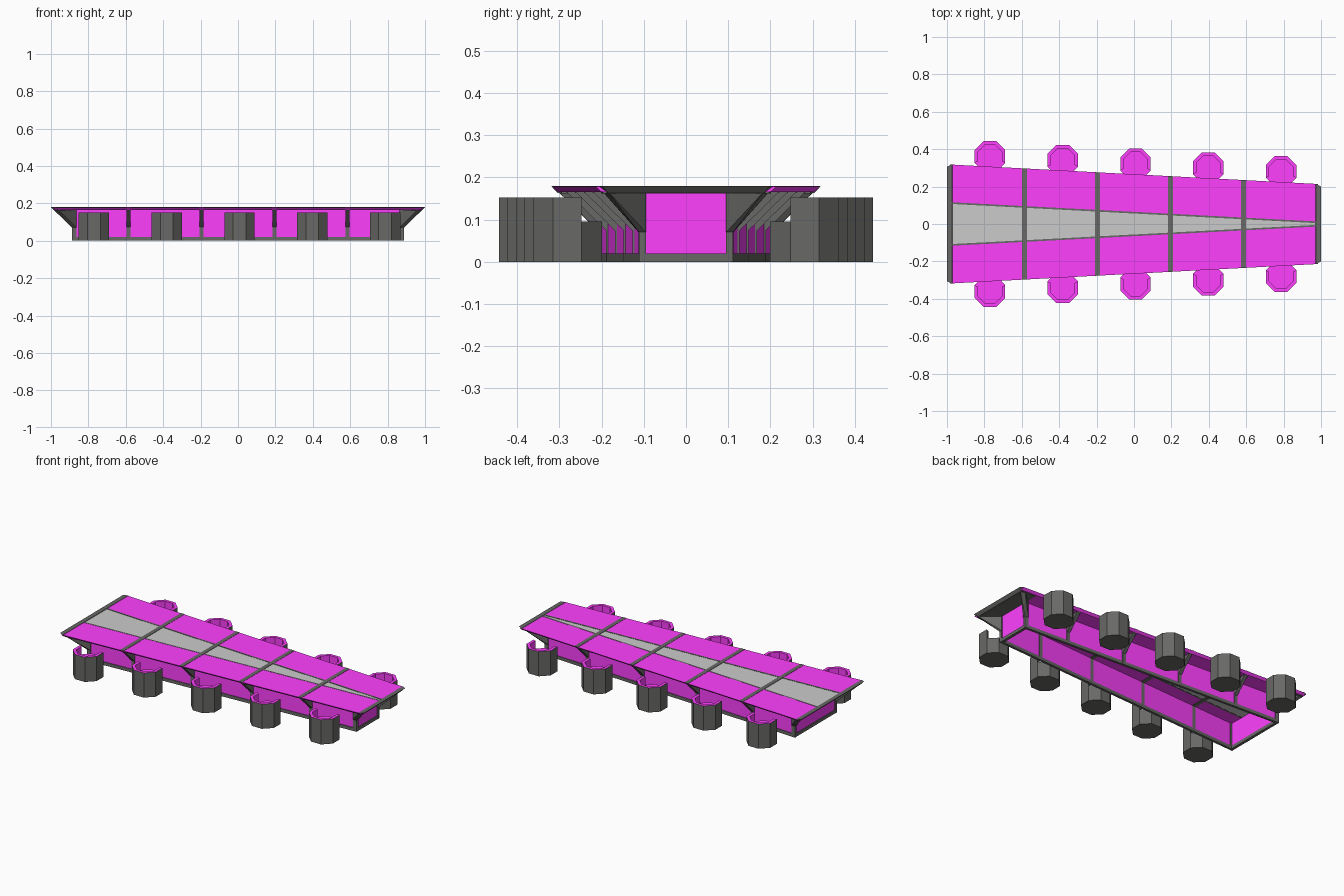
import bpy, bmesh, math

if "Cube" in bpy.data.objects:
    bpy.data.objects.remove(bpy.data.objects["Cube"])

def material(name, rgb):
    m = bpy.data.materials.new(name)
    m.diffuse_color = (*rgb, 1)
    m.use_nodes = True
    m.node_tree.nodes["Principled BSDF"].inputs["Base Color"].default_value = m.diffuse_color
    return m

PINK = material("magenta", (1.0, 0.05, 1.0))
DARK = material("dark_frame", (0.14, 0.14, 0.135))

def finish(bm, name, mats):
    bmesh.ops.recalc_face_normals(bm, faces=bm.faces)
    me = bpy.data.meshes.new(name)
    bm.to_mesh(me)
    bm.free()
    for m in mats:
        me.materials.append(m)
    ob = bpy.data.objects.new(name, me)
    bpy.context.collection.objects.link(ob)
    return ob

def hull(name, pts, mat=None):
    """Convex solid around a handful of points."""
    bm = bmesh.new()
    for p in pts:
        bm.verts.new(p)
    bmesh.ops.convex_hull(bm, input=bm.verts)
    bmesh.ops.dissolve_limit(bm, angle_limit=0.005, verts=bm.verts, edges=bm.edges)
    return finish(bm, name, [mat] if mat else [])

def prism(name, outline, z0, z1, mat=None):
    return hull(name, [(x, y, z) for x, y in outline for z in (z0, z1)], mat)

# Tapering half widths along the length
def edge(x): return 0.266 - 0.053 * x
def body(x): return edge(x) - 0.108
def gap(x): return 0.060 - 0.0525 * x

def band(x0, x1, inner, outer, s):
    return [(x, s * f(x)) for x in (x0, x1) for f in (inner, outer)]

TOP, UNDER = 0.18, 0.165
END, WALL = 0.985, 0.882
RIBS = (-0.585, -0.195, 0.195, 0.585)

# Grey centre strip
prism("centre_strip", [(x, s * gap(x)) for x in (-END, END) for s in (-1, 1)], UNDER, 0.1775)

for s, side in ((-1, "front"), (1, "back")):
    # Table top half with a slanted outer edge
    hull(side + "_top_panel",
         [(x, s * f(x), z) for x in (-END, END)
          for f, z in ((gap, UNDER), (gap, 0.1785),
                       (edge, 0.1785), (lambda v: edge(v) - 0.014, UNDER))], PINK)
    # Dark line beside the centre strip
    prism(side + "_strip_border",
          band(-END, END, lambda x: gap(x) - 0.004, lambda x: gap(x) + 0.005, s),
          0.164, 0.1793, DARK)
    # Long side wall and its base rail
    prism(side + "_wall", band(-WALL, WALL, lambda x: body(x) - 0.012, lambda x: body(x) - 0.004, s),
          0.01, UNDER, PINK)
    prism(side + "_base_rail", band(-WALL, WALL, lambda x: body(x) - 0.015, body, s), 0, 0.02, DARK)

    # Ribs: upright plus slanted bracket under the overhang
    for i, x in enumerate(RIBS):
        b, e = body(x), edge(x)
        xs = (x - 0.011, x + 0.011)
        prism(f"{side}_rib_post_{i}", [(v, s * y) for v in xs for y in (b - 0.015, b)], 0, 0.17, DARK)
        hull(f"{side}_rib_bracket_{i}",
             [(v, s * y, z) for v in xs
              for y, z in ((b - 0.004, 0.07), (b - 0.004, 0.17), (e - 0.01, 0.17))], DARK)

    # Corner posts and corner brackets
    for d, end in ((-1, "left"), (1, "right")):
        xo, xi = d * 0.888, d * 0.863
        b = body(xo)
        foot = [(xo, s * b), (xi, s * body(xi)), (xi, s * (b - 0.016)), (xo, s * (b - 0.016))]
        prism(f"{side}_{end}_corner_post", foot, 0, 0.17, DARK)
        e = edge(d)
        tip = [(d * 0.99, s * (e - 0.025)), (d * 0.965, s * (e - 0.012))]
        hull(f"{side}_{end}_corner_bracket",
             [(x, y, 0.07) for x, y in foot] + [(x, y, 0.17) for x, y in foot + tip], DARK)

# Cross straps over the top
for i, x in enumerate(RIBS):
    hull(f"cross_strap_{i}",
         [(v, s * (edge(v) - c), z) for v in (x - 0.0125, x + 0.0125)
          for s in (-1, 1) for c, z in ((0, TOP), (0.016, 0.163))], DARK)

# End pieces
for d, end in ((-1, "left"), (1, "right")):
    e = edge(d)
    hull(end + "_end_strap",
         [(d * x - d * c, s * (y - c), z) for s in (-1, 1)
          for x, y in ((0.973, e + 0.001), (1.0, e - 0.013))
          for c, z in ((0, TOP), (0.016, 0.163))], DARK)
    prism(end + "_end_soffit",
          [(d * x, s * (edge(d * x) - 0.018)) for x in (0.885, 0.98) for s in (-1, 1)],
          0.162, 0.17, DARK)
    bw = body(d * WALL) - 0.01
    prism(end + "_end_wall", [(d * x, s * bw) for x in (0.874, 0.882) for s in (-1, 1)],
          0.01, UNDER, PINK)
    prism(end + "_end_base_rail", [(d * x, s * bw) for x in (0.870, 0.887) for s in (-1, 1)],
          0, 0.02, DARK)

# Octagonal tub chair, open towards the table
R = 0.0815 / math.cos(math.pi / 8)

def chair(name, cx, cy, s):
    bm = bmesh.new()
    def ring(scale, z):
        return [bm.verts.new((cx + R * scale * math.sin(a), cy - s * R * scale * math.cos(a), z))
                for a in (math.radians(22.5 + 45 * k) for k in range(8))]
    def face(vs, mat):
        bm.faces.new(vs).material_index = mat
    floor, mid = ring(1, 0), ring(1, 0.095)
    rim, rim_in, seat = ring(1, 0.152), ring(0.78, 0.152), ring(0.78, 0.095)
    face(floor, 1)
    face(seat, 0)
    for k in range(8):
        j = (k + 1) % 8
        face((floor[k], floor[j], mid[j], mid[k]), 1)
        if k == 7:      # open front: flat seat edge only
            face((mid[k], mid[j], seat[j], seat[k]), 0)
        elif k in (0, 6):
            face((mid[k], mid[j], seat[j], seat[k]), 0)
        else:           # raised back and arms
            face((mid[k], mid[j], rim[j], rim[k]), 1)
            face((rim[k], rim[j], rim_in[j], rim_in[k]), 0)
            face((rim_in[k], rim_in[j], seat[j], seat[k]), 0)
    for k in (1, 6):    # arm ends
        face((mid[k], rim[k], rim_in[k], seat[k]), 1)
    bmesh.ops.delete(bm, geom=[v for v in bm.verts if not v.link_faces], context='VERTS')
    finish(bm, name, [PINK, DARK])

for i in range(5):
    x = -0.77 + 0.389 * i
    for s, side in ((-1, "front"), (1, "back")):
        chair(f"{side}_chair_{i}", x, s * (0.361 - 0.02 * i), s)
